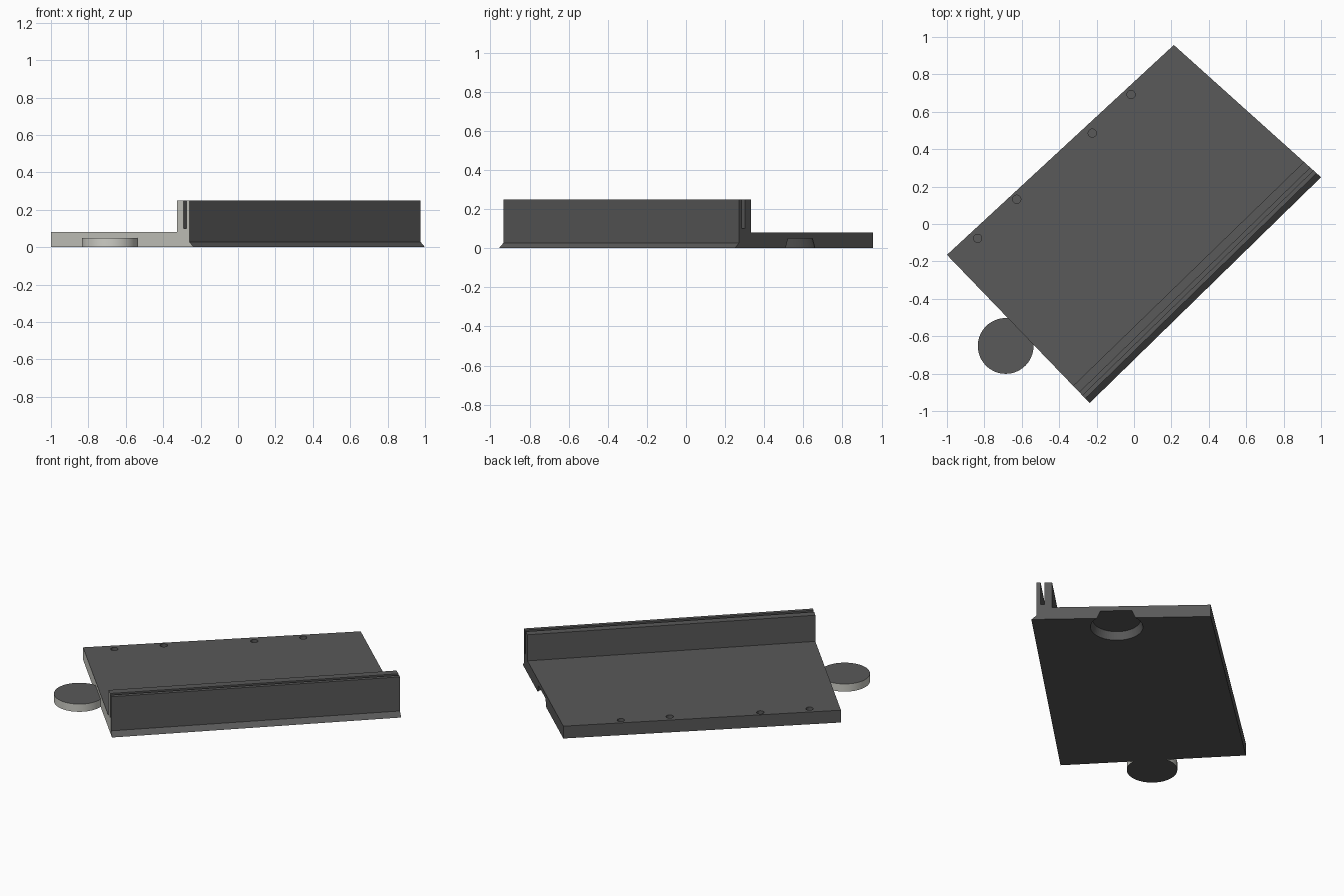
import bpy, bmesh, math
from mathutils import Vector

if "Cube" in bpy.data.objects:
    bpy.data.objects.remove(bpy.data.objects["Cube"])


def material(name, rgb):
    m = bpy.data.materials.new(name)
    m.diffuse_color = (*rgb, 1)
    m.use_nodes = True
    m.node_tree.nodes["Principled BSDF"].inputs["Base Color"].default_value = m.diffuse_color
    return m


DARK = material("dark grey", (0.1, 0.1, 0.1))
LIGHT = material("warm light grey", (0.61, 0.61, 0.56))

# Plan corners of the tray: back edge A-B, walled edge D-C
A, B = Vector((-1.0, -0.165)), Vector((0.213, 0.957))
C, D = Vector((1.0, 0.25)), Vector((-0.237, -0.957))

# Cross-section: (fraction from walled edge to back edge, height)
PROFILE = [(0, 0), (0.03, 0.028), (0.03, 0.25), (0.052, 0.25), (0.052, 0.10),
           (0.072, 0.10), (0.072, 0.25), (0.116, 0.25), (0.116, 0.08),
           (1, 0.08), (1, 0)]


def add_object(name, bm, mats):
    bmesh.ops.recalc_face_normals(bm, faces=bm.faces)
    me = bpy.data.meshes.new(name)
    bm.to_mesh(me)
    bm.free()
    ob = bpy.data.objects.new(name, me)
    bpy.context.collection.objects.link(ob)
    for m in mats:
        me.materials.append(m)
    return ob


def disc(name, x, y, z0, z1, r0, r1, sides=64):
    bm = bmesh.new()
    bmesh.ops.create_cone(bm, cap_ends=True, segments=sides, radius1=r0,
                          radius2=r1, depth=z1 - z0)
    bmesh.ops.translate(bm, verts=bm.verts, vec=(x, y, (z0 + z1) / 2))
    return add_object(name, bm, [DARK, LIGHT])


# Tray with slotted wall, lofted between its two ends
bm = bmesh.new()
left, right = [[bm.verts.new((*p.lerp(q, t), z)) for t, z in PROFILE]
               for p, q in ((D, A), (C, B))]
end = bm.faces.new(left)
end.material_index = 1
bm.faces.new(right)
n = len(PROFILE)
for i in range(n):
    j = (i + 1) % n
    bm.faces.new((left[i], left[j], right[j], right[i]))
tray = add_object("slotted_tray", bm, [DARK, LIGHT])

# Socket under the right end and blind screw holes along the back edge
cutters = [disc("socket_cutter", 0.557, 0.505, -0.01, 0.05, 0.158, 0.141)]
for x, y in ((-0.836, -0.077), (-0.627, 0.132), (-0.223, 0.486), (-0.016, 0.692)):
    cutters.append(disc("hole_cutter", x, y, 0.03, 0.12, 0.022, 0.022, 32))
for c in cutters:
    mod = tray.modifiers.new("cut", 'BOOLEAN')
    mod.operation = 'DIFFERENCE'
    mod.solver = 'EXACT'
    mod.object = c
    c.hide_render = True
    c.hide_set(True)

# Round joining tab at the left end, with a light rim
tab = disc("joining_tab", -0.686, -0.652, 0, 0.05, 0.149, 0.149)
for f in tab.data.polygons:
    if abs(f.normal.z) < 0.5:
        f.material_index = 1
        f.use_smooth = True
for e in tab.data.edges:
    a, b = (tab.data.vertices[i].co.z for i in e.vertices)
    e.use_edge_sharp = abs(a - b) < 0.001
